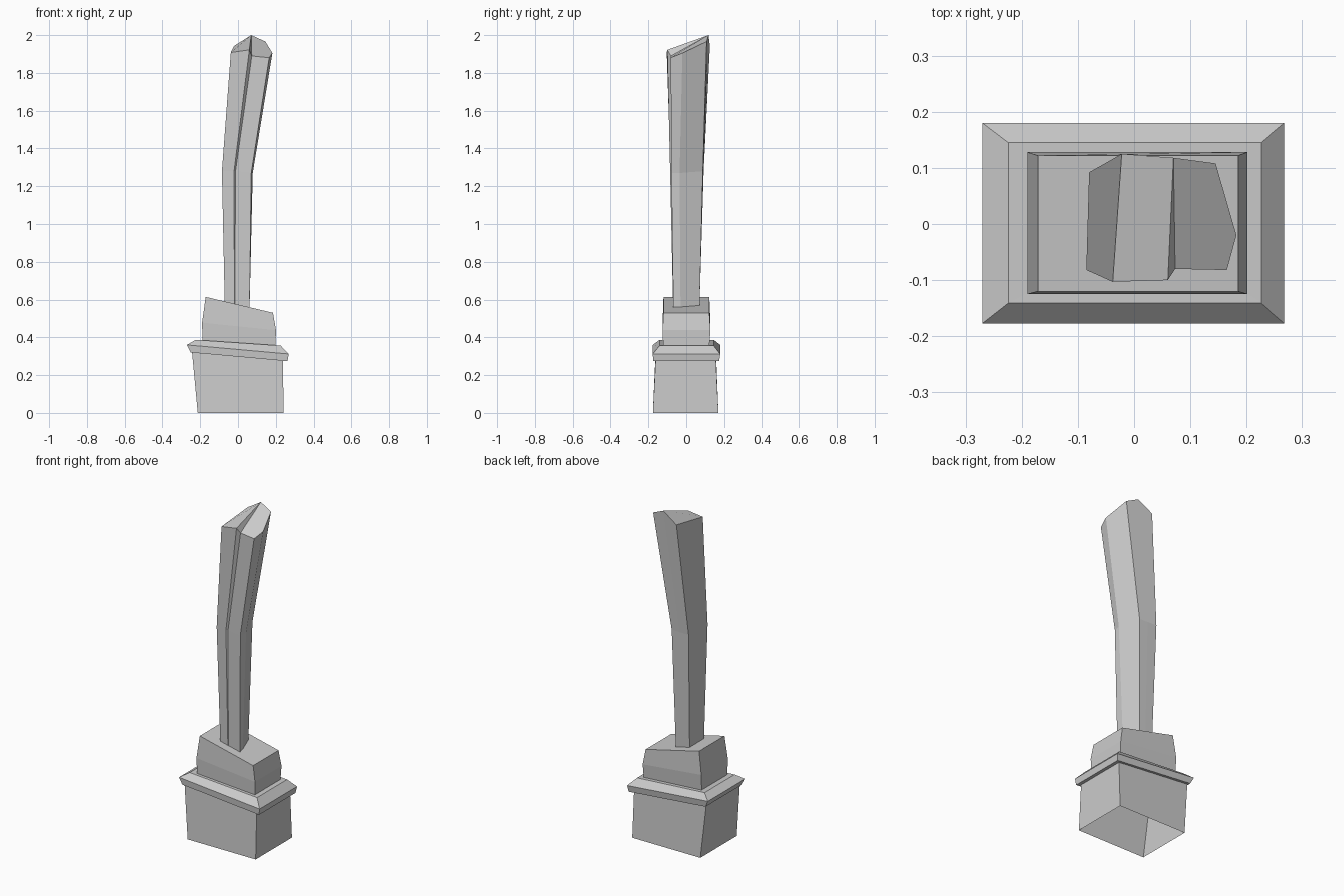
import bpy, bmesh


def loft(name, rings, caps=()):
    """Skin matching rings; caps are index lists into the last ring."""
    bm = bmesh.new()
    loops = [[bm.verts.new(p) for p in ring] for ring in rings]
    n = len(loops[0])
    for a, b in zip(loops, loops[1:]):
        for i in range(n):
            j = (i + 1) % n
            bm.faces.new((a[i], a[j], b[j], b[i]))
    for cap in caps:
        bm.faces.new([loops[-1][i] for i in cap])
    mesh = bpy.data.meshes.new(name)
    bm.to_mesh(mesh)
    bm.free()
    obj = bpy.data.objects.new(name, mesh)
    bpy.context.collection.objects.link(obj)
    return obj


def tilted_rect(x0, z0, x1, z1, y0, y1):
    """Rectangle sloping from the left edge (x0, z0) to the right edge (x1, z1)."""
    return [(x0, y0, z0), (x1, y0, z1), (x1, y1, z1), (x0, y1, z0)]


# Plinth, hollow underneath
base_top = tilted_rect(-0.243, 0.32, 0.238, 0.278, -0.162, 0.157)
loft("plinth", [tilted_rect(-0.213, 0, 0.241, 0, -0.176, 0.17), base_top])

# Slanted moulding with a chamfered top
block_foot = tilted_rect(-0.188, 0.384, 0.198, 0.358, -0.122, 0.122)
loft("moulding", [
    base_top,
    tilted_rect(-0.25, 0.32, 0.262, 0.274, -0.174, 0.174),
    tilted_rect(-0.27, 0.36, 0.268, 0.312, -0.177, 0.18),
    tilted_rect(-0.224, 0.387, 0.226, 0.356, -0.141, 0.145),
    block_foot,
])

# Upper block with a sloping top
loft("upper_block", [
    block_foot,
    tilted_rect(-0.19, 0.478, 0.201, 0.438, -0.125, 0.128),
    tilted_rect(-0.171, 0.614, 0.185, 0.53, -0.12, 0.122),
], [(0, 1, 2, 3)])

# Bent shard: front left, groove, front right, side ridge, back
foot = [(-0.07, -0.068, 0.57), (-0.019, -0.069, 0.555), (-0.017, -0.068, 0.555),
        (0.061, -0.068, 0.552), (0.053, -0.03, 0.552), (0.02, 0.07, 0.56),
        (-0.02, 0.07, 0.565), (-0.07, 0.068, 0.575)]
bend = [(-0.085, -0.082, 1.28), (-0.021, -0.085, 1.28), (-0.013, -0.076, 1.28),
        (0.07, -0.078, 1.27), (0.078, -0.035, 1.27), (0.035, 0.088, 1.28),
        (-0.02, 0.09, 1.28), (-0.08, 0.092, 1.28)]
tip = [(-0.038, -0.103, 1.908), (0.06, -0.1, 1.922), (0.073, -0.08, 1.89),
       (0.165, -0.082, 1.88), (0.182, -0.02, 1.905), (0.145, 0.108, 1.966),
       (0.07, 0.118, 2.0), (-0.022, 0.125, 1.942)]
loft("bent_shard", [foot, bend, tip], [(0, 1, 6, 7), (1, 2, 6), (2, 3, 4, 5, 6)])
